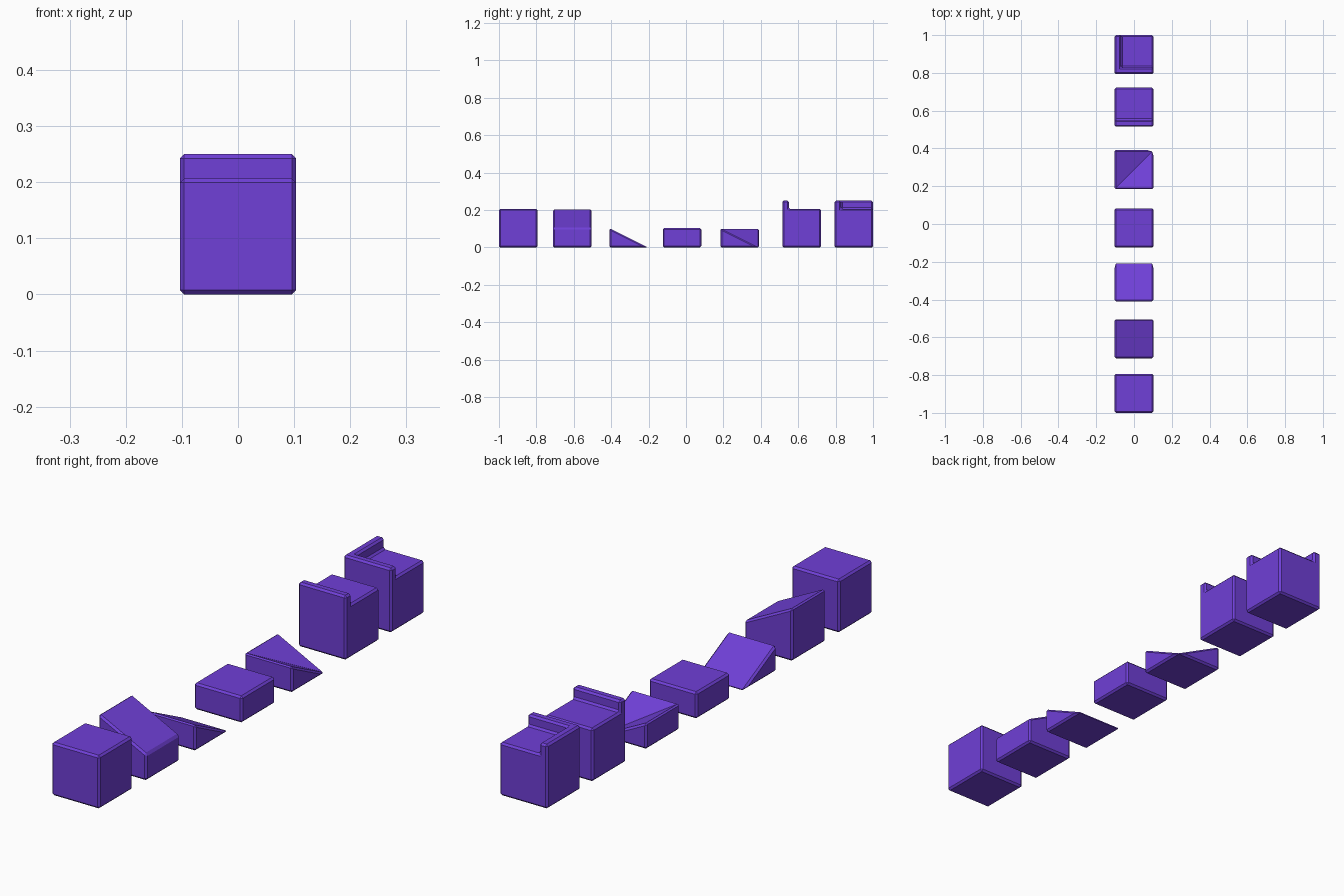
import bpy, bmesh

if "Cube" in bpy.data.objects:
    bpy.data.objects.remove(bpy.data.objects["Cube"])

H = 0.1033          # half width of a block (also the half-block height)
F = 2 * H           # full block height
T = 0.25            # rail top
R = 0.035           # rail thickness
BEVEL = 0.0075

mat = bpy.data.materials.new("purple")
mat.diffuse_color = (0.16, 0.05, 0.68, 1)
mat.use_nodes = True
mat.node_tree.nodes["Principled BSDF"].inputs["Base Color"].default_value = mat.diffuse_color


def block(name, y, verts, faces):
    """Closed mesh with chamfered edges, moved to its place in the row."""
    bm = bmesh.new()
    vs = [bm.verts.new(v) for v in verts]
    for f in faces:
        bm.faces.new([vs[i] for i in f])
    bmesh.ops.recalc_face_normals(bm, faces=bm.faces[:])
    me = bpy.data.meshes.new(name)
    bm.to_mesh(me)
    bm.free()
    me.materials.append(mat)
    ob = bpy.data.objects.new(name, me)
    ob.location.y = y
    bpy.context.collection.objects.link(ob)
    mod = ob.modifiers.new("chamfer", 'BEVEL')
    mod.width = BEVEL
    mod.segments = 1
    mod.limit_method = 'ANGLE'
    mod.angle_limit = 0.7
    return ob


def prism(name, y, profile, along_x=True):
    """Extrude a side profile (horizontal, z) across the block width."""
    n = len(profile)
    verts = [((s, a, z) if along_x else (a, s, z))
             for s in (-H, H) for a, z in profile]
    faces = [range(n), range(n, 2 * n)]
    faces += [(i, (i + 1) % n, (i + 1) % n + n, i + n) for i in range(n)]
    return block(name, y, verts, faces)


def rect(z):
    return [(-H, 0), (H, 0), (H, z), (-H, z)]


# Plain and sloped blocks
prism("full_block", -0.8967, rect(F))
prism("tall_slope_block", -0.608, [(-H, 0), (H, 0), (H, H), (-H, F)], along_x=False)
prism("low_ramp", -0.306, [(-H, 0), (H, 0), (-H, H)])
prism("half_block", -0.021, rect(H))

# Inner corner ramp: two slopes meeting in a diagonal valley
base = [(-H, -H, 0), (H, -H, 0), (H, H, 0), (-H, H, 0)]
block("corner_ramp", 0.288,
      base + [(-H, -H, H), (H, -H, H), (-H, H, H)],
      [(0, 1, 2, 3), (0, 1, 5, 4), (0, 4, 6, 3), (1, 2, 5),
       (2, 3, 6), (4, 5, 2), (4, 2, 6)])

# Full block with a rail along the front edge
I = -H + R
prism("edge_rail_block", 0.6185,
      [(-H, 0), (H, 0), (H, F), (I, F), (I, T), (-H, T)])

# Full block with rails on the front and left edges
block("corner_rail_block", 0.8967,
      base + [(-H, -H, T), (H, -H, T), (H, I, T), (I, I, T), (I, H, T), (-H, H, T),
              (I, I, F), (H, I, F), (H, H, F), (I, H, F)],
      [(0, 1, 2, 3), (0, 1, 5, 4), (0, 4, 9, 3),
       (1, 2, 12, 11, 6, 5), (2, 3, 9, 8, 13, 12),
       (4, 5, 6, 7, 8, 9), (6, 7, 10, 11), (7, 8, 13, 10), (10, 11, 12, 13)])
